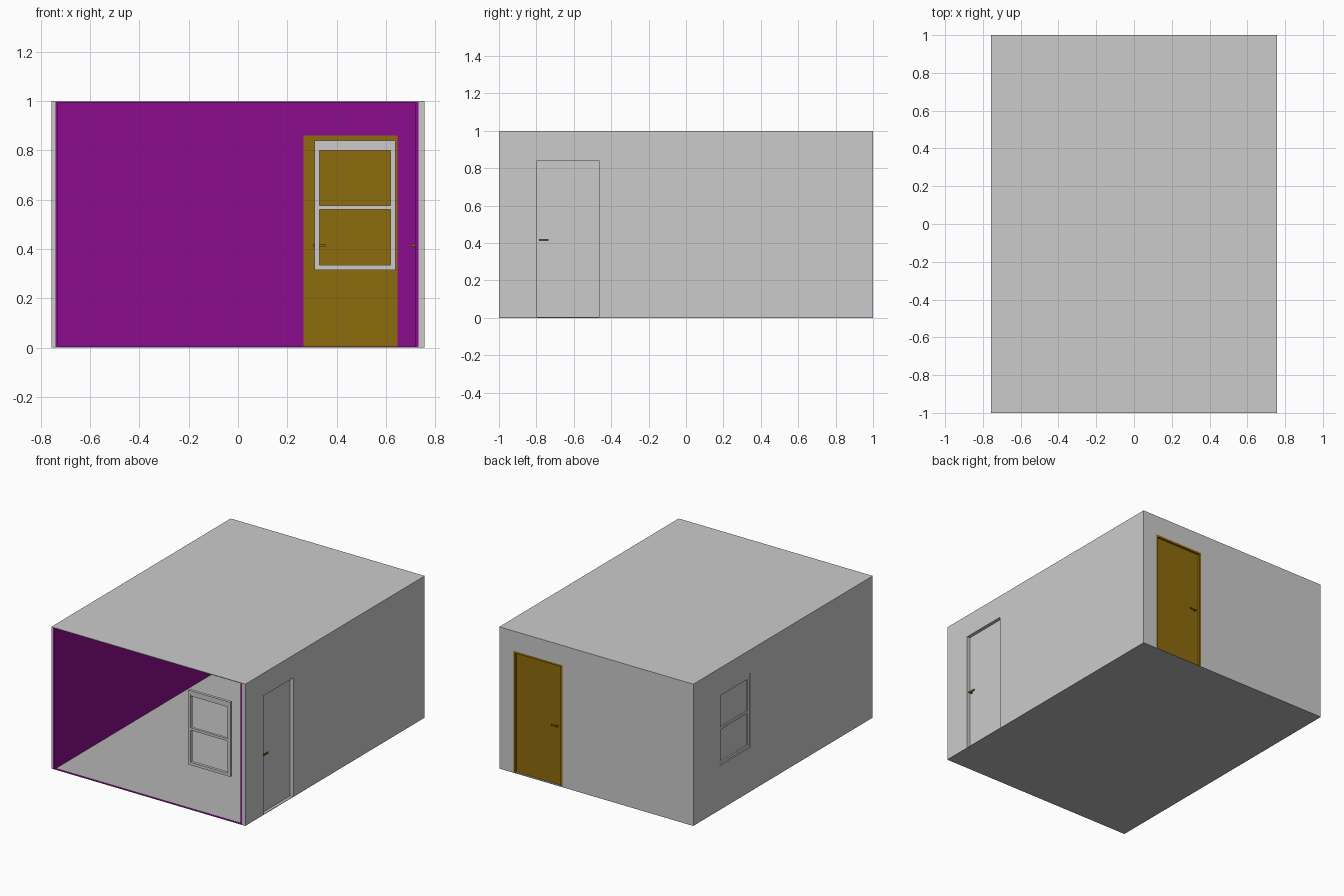
import bpy
import bmesh
from mathutils import Matrix

if "Cube" in bpy.data.objects:
    bpy.data.objects.remove(bpy.data.objects["Cube"])


def material(name, rgb):
    m = bpy.data.materials.new(name)
    m.diffuse_color = (*rgb, 1)
    m.use_nodes = True
    m.node_tree.nodes["Principled BSDF"].inputs["Base Color"].default_value = m.diffuse_color
    return m


GREY = material("light_grey", (0.6, 0.6, 0.6))
FLOOR = material("floor_grey", (0.46, 0.46, 0.46))
PURPLE = material("purple", (0.26, 0.004, 0.27))
BROWN = material("brown", (0.27, 0.145, 0.004))


def add_boxes(name, boxes, mat, matrix=None):
    """One object made of boxes given as (x0, x1, y0, y1, z0, z1)."""
    bm = bmesh.new()
    for x0, x1, y0, y1, z0, z1 in boxes:
        place = Matrix.Translation(((x0 + x1) / 2, (y0 + y1) / 2, (z0 + z1) / 2))
        size = Matrix.Diagonal((x1 - x0, y1 - y0, z1 - z0, 1))
        bmesh.ops.create_cube(bm, size=1, matrix=place @ size)
    if matrix:
        bm.transform(matrix)
    me = bpy.data.meshes.new(name)
    bm.to_mesh(me)
    bm.free()
    me.materials.append(mat)
    ob = bpy.data.objects.new(name, me)
    bpy.context.collection.objects.link(ob)
    return ob


def cut(ob, name, box):
    """Cut a rectangular opening."""
    cutter = add_boxes(name, [box], ob.data.materials[0])
    cutter.hide_render = True
    cutter.hide_viewport = False
    cutter.display_type = 'WIRE'
    mod = ob.modifiers.new("opening", 'BOOLEAN')
    mod.operation = 'DIFFERENCE'
    mod.solver = 'EXACT'
    mod.object = cutter
    bpy.context.view_layer.objects.active = ob
    bpy.ops.object.modifier_apply(modifier=mod.name)
    bpy.data.objects.remove(cutter)


X, T = 0.757, 0.003
# Floor, roof and the thin strips left along the open front
add_boxes("floor", [(-X, X, -1, 1, 0, T)], FLOOR)
add_boxes("roof", [(-X, X, -1, 1, 1 - T, 1)], GREY)
add_boxes("front_edge_strips", [(-0.73, 0.72, -0.998, -0.985, T, T + 0.002),
                                (-0.73, 0.72, -0.998, -0.985, 0.995, 1 - T)], PURPLE)

# Grey outer walls and purple inner linings
lo, hi = T, 1 - T
left = add_boxes("left_wall", [(-X, -0.742, -1, 1, lo, hi)], GREY)
right = add_boxes("right_wall", [(0.732, X, -1, 1, lo, hi)], GREY)
back = add_boxes("back_wall", [(-0.742, 0.732, 0.99, 1, lo, hi)], GREY)
add_boxes("left_lining", [(-0.742, -0.73, -1, 0.99, lo, hi)], PURPLE)
right_in = add_boxes("right_lining", [(0.72, 0.732, -1, 0.99, lo, hi)], PURPLE)
back_in = add_boxes("back_lining", [(-0.73, 0.72, 0.98, 0.99, lo, hi)], PURPLE)

# Openings
for w in (right, right_in):
    cut(w, "side_door_cutter", (0.6, 0.9, -0.797, -0.465, -0.1, 0.84))
for w in (back, back_in):
    cut(w, "back_door_cutter", (0.265, 0.647, 0.9, 1.1, -0.1, 0.86))
cut(left, "left_window_cutter", (-0.9, -0.744, 0.37, 0.71, 0.312, 0.84))

# Doors, set back in their openings
add_boxes("side_door", [(0.723, 0.733, -0.797, -0.465, T, 0.84)], GREY)
add_boxes("back_door", [(0.279, 0.633, 0.979, 0.986, T, 0.846)], BROWN)
add_boxes("back_door_frame", [(0.265, 0.279, 0.977, 1, T, 0.86),
                              (0.633, 0.647, 0.977, 1, T, 0.86),
                              (0.279, 0.633, 0.977, 1, 0.846, 0.86)], BROWN)


# Lever handles: a bar and a stem, built along x and placed by a matrix
def handle(name, matrix):
    add_boxes(name, [(-0.025, 0.025, 0.014, 0.021, -0.005, 0.005),
                     (-0.022, -0.012, 0, 0.016, -0.005, 0.005)], BROWN, matrix)


quarter = Matrix.Rotation(-1.5707963, 4, 'Z')   # +y to +x
flip_y = Matrix.Diagonal((1, -1, 1, 1))
turn = Matrix.Diagonal((-1, 1, 1, 1))
handle("back_door_handle_outside", Matrix.Translation((0.33, 0.986, 0.415)) @ Matrix.Diagonal((1, 0.65, 1, 1)))
handle("back_door_handle_inside", Matrix.Translation((0.33, 0.979, 0.415)) @ flip_y)
handle("side_door_handle_outside", Matrix.Translation((0.733, -0.76, 0.415)) @ quarter @ turn)
handle("side_door_handle_inside", Matrix.Translation((0.723, -0.76, 0.415)) @ quarter @ turn @ flip_y)


# Sash windows: frame, stepped upper rail and meeting rail (face towards -y)
def window(name, w, matrix):
    d = 0.02
    add_boxes(name, [(0, 0.02, 0, d, 0.315, 0.84), (w - 0.02, w, 0, d, 0.315, 0.84),
                     (0.02, w - 0.02, 0, d, 0.315, 0.336),
                     (0.02, w - 0.02, 0, d, 0.815, 0.84),
                     (0.02, w - 0.02, 0.004, d, 0.80, 0.815),
                     (0.02, w - 0.02, 0.002, d, 0.56, 0.577)], GREY, matrix)


window("front_window", 0.33, Matrix.Translation((0.31, -1, 0)))
window("left_window", 0.34, Matrix.Translation((-0.754, 0.71, 0)) @ quarter
       @ Matrix.Diagonal((1, 0.5, 1, 1)))
